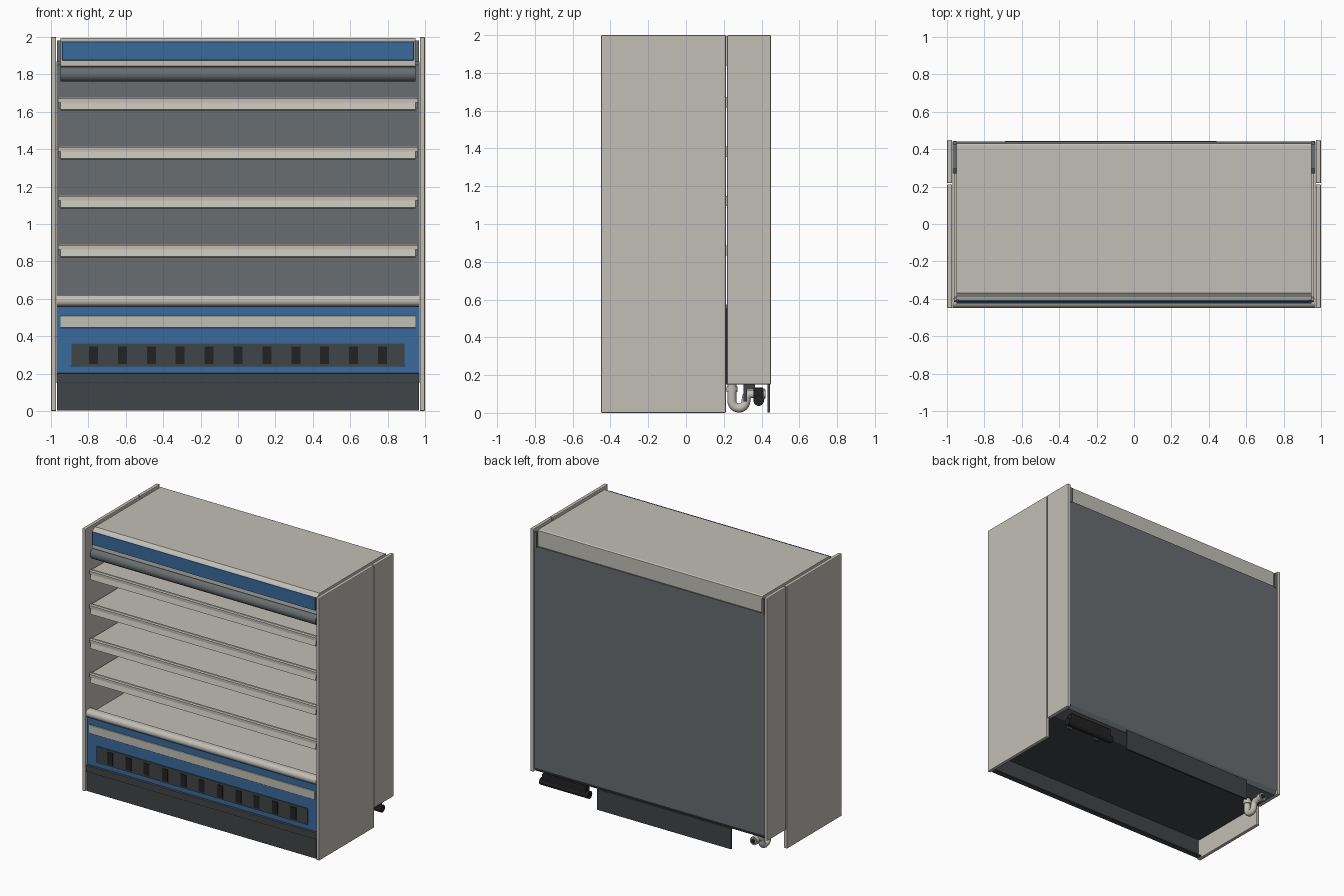
import bpy, bmesh, math
from mathutils import Vector

cube = bpy.data.objects.get("Cube")
if cube:
    bpy.data.objects.remove(cube, do_unlink=True)


def material(name, rgb):
    m = bpy.data.materials.new(name)
    m.use_nodes = True
    m.diffuse_color = (*rgb, 1)
    m.node_tree.nodes["Principled BSDF"].inputs["Base Color"].default_value = (*rgb, 1)
    return m


CREAM = material("cream_enamel", (0.54, 0.52, 0.47))
GREY = material("steel_grey", (0.138, 0.153, 0.16))
DARK = material("charcoal", (0.052, 0.058, 0.063))
BLUE = material("blue_trim", (0.042, 0.144, 0.33))
BLACK = material("black_plastic", (0.016, 0.016, 0.017))


def finish(name, bm, mat, bevel=0):
    bmesh.ops.recalc_face_normals(bm, faces=bm.faces)
    mesh = bpy.data.meshes.new(name)
    bm.to_mesh(mesh)
    bm.free()
    mesh.materials.append(mat)
    ob = bpy.data.objects.new(name, mesh)
    bpy.context.collection.objects.link(ob)
    if bevel:
        mod = ob.modifiers.new("soft_edges", "BEVEL")
        mod.width = bevel
        mod.segments = 2
    return ob


def box(name, x, y, z, mat, bevel=0):
    """Box from (min, max) pairs."""
    bm = bmesh.new()
    bmesh.ops.create_cube(bm, size=1)
    for v in bm.verts:
        v.co = Vector([(a + b) / 2 + c * (b - a) for (a, b), c in zip((x, y, z), v.co)])
    return finish(name, bm, mat, bevel)


def extrude(name, profile, half, mat, bevel=0):
    """Extrude a (y, z) profile across the width."""
    bm = bmesh.new()
    face = bm.faces.new([bm.verts.new((-half, y, z)) for y, z in profile])
    out = bmesh.ops.extrude_face_region(bm, geom=[face])
    verts = [g for g in out["geom"] if isinstance(g, bmesh.types.BMVert)]
    bmesh.ops.translate(bm, verts=verts, vec=(2 * half, 0, 0))
    return finish(name, bm, mat, bevel)


def tube(name, points, radius, mat):
    """Round tube along a path, capped at both ends."""
    cu = bpy.data.curves.new(name, "CURVE")
    cu.dimensions = "3D"
    cu.bevel_depth = radius
    cu.bevel_resolution = 5
    cu.use_fill_caps = True
    sp = cu.splines.new("POLY")
    sp.points.add(len(points) - 1)
    for p, co in zip(sp.points, points):
        p.co = (*co, 1)
    cu.materials.append(mat)
    ob = bpy.data.objects.new(name, cu)
    bpy.context.collection.objects.link(ob)
    return ob


def sym(h):
    return (-h, h)


# Side panels: full-height front part and a raised rear part
for side, s in (("left", 1), ("right", -1)):
    x = sorted((s * 0.972, s * 1.0))
    box(side + "_front_panel", x, (-0.45, 0.212), (0, 2), CREAM, 0.006)
    box(side + "_rear_panel", x, (0.218, 0.45), (0.15, 2), CREAM, 0.006)
    box(side + "_corner_post", sorted((s * 0.948, s * 0.968)), (0.425, 0.445), (1.86, 1.98), GREY)

# Insulated body: rear wall and lower tank
extrude("rear_wall", [(0.27, 0.5), (0.27, 1.85), (0.30, 1.87), (0.44, 1.87),
                      (0.44, 0.18), (0.42, 0.15), (0.27, 0.15)], 0.97, GREY)
box("tank", sym(0.97), (-0.42, 0.27), (0.15, 0.555), DARK)
box("deck", sym(0.97), (-0.41, 0.27), (0.555, 0.575), CREAM)

# Canopy with sign board and night blind roll
extrude("canopy", [(0.43, 1.99), (0.42, 1.995), (-0.37, 1.995), (-0.39, 1.98),
                   (-0.405, 1.975), (-0.405, 1.845), (-0.39, 1.84), (0.41, 1.84), (0.43, 1.87)],
        0.948, CREAM)
box("sign_board", sym(0.94), (-0.414, -0.40), (1.875, 1.975), BLUE, 0.004)
tube("night_blind", [(-0.95, -0.385, 1.8), (0.95, -0.385, 1.8)], 0.04, GREY)

# Shelves with a rolled lip and a ticket rail
for i in range(4):
    z = 1.68 - i * 0.262
    extrude(f"shelf_{i + 1}", [(0.27, z - 0.008), (-0.39, z - 0.008), (-0.395, z), (-0.41, z),
                               (-0.417, z - 0.008), (-0.417, z - 0.03), (0.27, z - 0.03)],
            0.962, CREAM)
    extrude(f"ticket_rail_{i + 1}", [(-0.414, z - 0.03), (-0.40, z - 0.03),
                                    (-0.41, z - 0.072), (-0.425, z - 0.068)], 0.95, CREAM)
    for s in (-1, 1):
        extrude_x = sorted((s * 0.952, s * 0.96))
        box(f"shelf_bracket_{i + 1}", extrude_x, (-0.38, 0.27), (z - 0.062, z - 0.03), CREAM)

# Lower front: bumper, blue fascia, rail
arc = [math.radians(90 + a * 180 / 10) for a in range(11)]
extrude("bumper", [(-0.418 + 0.03 * math.cos(a), 0.59 + 0.03 * math.sin(a)) for a in arc]
        + [(-0.395, 0.56), (-0.395, 0.62)], 0.97, CREAM)
box("fascia", sym(0.968), (-0.428, -0.41), (0.2, 0.56), BLUE)
box("fascia_rail", sym(0.95), (-0.437, -0.425), (0.445, 0.51), CREAM, 0.003)

# Air grille with a row of slots
box("grille_plate", sym(0.89), (-0.436, -0.425), (0.238, 0.362), DARK, 0.003)
for i in range(11):
    cx = (i - 5) * 0.1545
    box(f"grille_slot_{i + 1}", (cx - 0.024, cx + 0.024), (-0.44, -0.433), (0.252, 0.346), BLACK)

# Kick plate
box("kick_band", sym(0.97), (-0.448, -0.42), (0.152, 0.203), DARK, 0.004)
extrude("kick_plate", [(-0.44, 0.152), (-0.428, 0.152), (-0.428, 0.012), (-0.40, 0.012),
                       (-0.40, 0.004), (-0.44, 0.004)], 0.967, DARK)

# Underside fittings at the rear
box("rear_skirt", (-0.69, 0.44), (0.432, 0.444), (0.003, 0.16), DARK)
box("junction_box", (0.56, 0.93), (0.358, 0.41), (0.06, 0.135), BLACK, 0.008)
tube("conduit", [(0.54, 0.385, 0.065), (0.95, 0.385, 0.065)], 0.028, BLACK)
for x in (0.62, 0.87):
    box("junction_bracket", (x - 0.02, x + 0.02), (0.305, 0.365), (0.125, 0.155), DARK)
    box("junction_strap", (x - 0.02, x + 0.02), (0.305, 0.322), (0.06, 0.155), DARK)

# Drain trap
bend = [math.radians(180 + a * 15) for a in range(13)]
path = [(-0.86, 0.243, 0.16)]
path += [(-0.86, 0.28 + 0.037 * math.cos(a), 0.062 + 0.037 * math.sin(a)) for a in bend]
path += [(-0.86, 0.32, 0.085), (-0.86, 0.335, 0.1), (-0.86, 0.42, 0.1)]
tube("drain_trap", path, 0.024, CREAM)
tube("drain_collar", [(-0.86, 0.243, 0.11), (-0.86, 0.243, 0.14)], 0.03, CREAM)
tube("drain_nut", [(-0.86, 0.385, 0.1), (-0.86, 0.415, 0.1)], 0.031, CREAM)
tube("drain_mouth", [(-0.86, 0.416, 0.1), (-0.86, 0.422, 0.1)], 0.018, BLACK)
